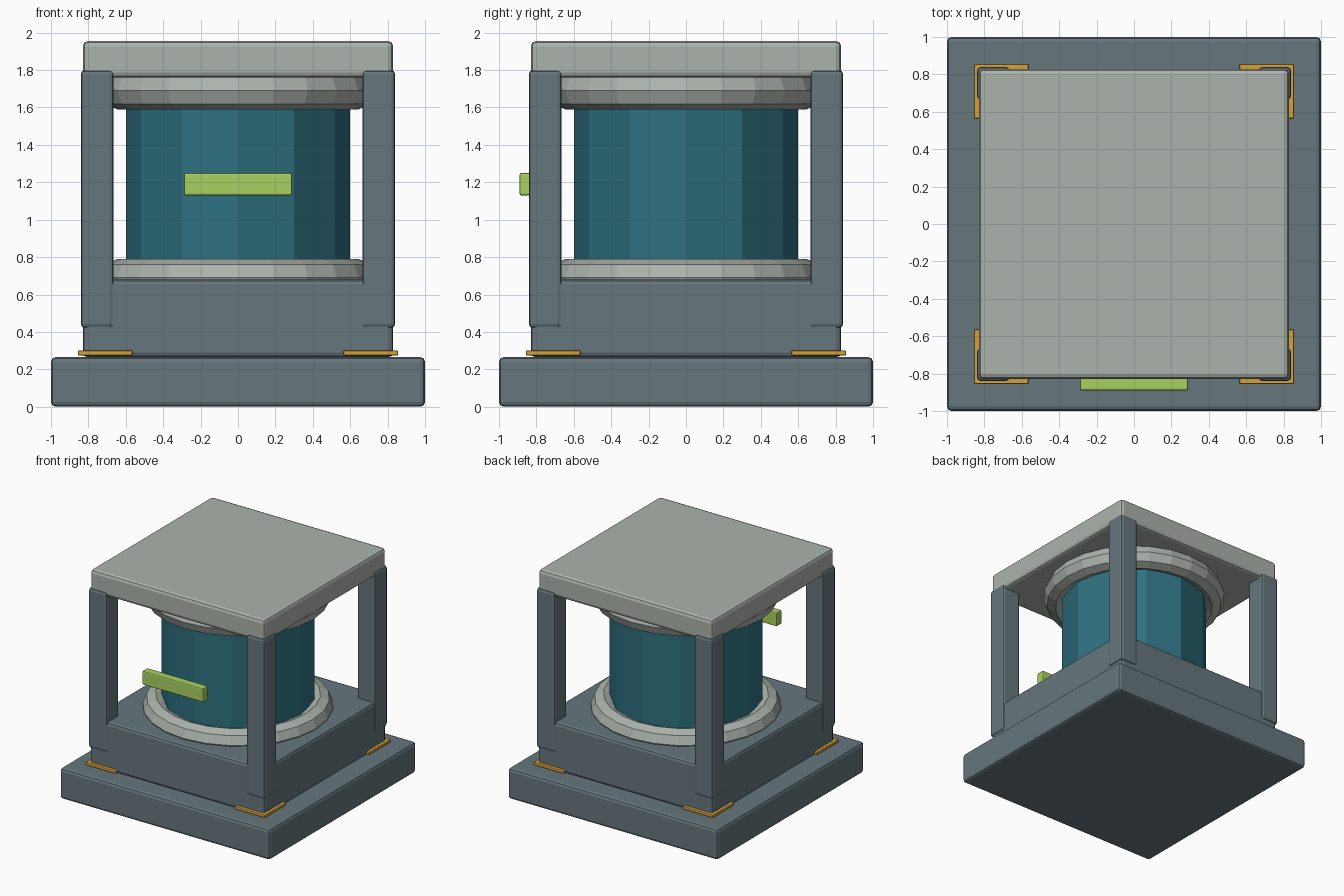
import bpy
import math

cube = bpy.data.objects.get("Cube")
if cube:
    bpy.data.objects.remove(cube, do_unlink=True)


def material(name, rgb):
    mat = bpy.data.materials.new(name)
    mat.use_nodes = True
    mat.diffuse_color = (*rgb, 1)
    mat.node_tree.nodes["Principled BSDF"].inputs["Base Color"].default_value = (*rgb, 1)
    return mat


slate = material("slate_grey", (0.133, 0.183, 0.207))
pale = material("pale_grey", (0.41, 0.45, 0.41))
teal = material("teal", (0.027, 0.162, 0.214))
lime = material("lime_green", (0.393, 0.638, 0.119))
gold = material("gold", (0.673, 0.355, 0.04))


def finish(name, mat):
    obj = bpy.context.object
    obj.name = name
    obj.data.materials.append(mat)
    return obj


def box(name, mat, low, high, bevel, segments=2):
    """Bevelled box between two opposite corners."""
    centre = [(a + b) / 2 for a, b in zip(low, high)]
    bpy.ops.mesh.primitive_cube_add(size=1, location=centre)
    obj = finish(name, mat)
    obj.scale = [b - a for a, b in zip(low, high)]
    bpy.ops.object.transform_apply(location=False, rotation=False, scale=True)
    mod = obj.modifiers.new("edge_bevel", "BEVEL")
    mod.width = bevel
    mod.segments = segments
    return obj


def slab(name, mat, half, bottom, top, bevel):
    return box(name, mat, (-half, -half, bottom), (half, half, top), bevel)


# Stacked square slabs
slab("base_slab", slate, 1.0, 0.0, 0.265, 0.025)
slab("plinth", slate, 0.83, 0.265, 0.68, 0.025)
slab("lid", pale, 0.83, 1.76, 1.955, 0.028)

# Corner posts and the corner plates beneath them
for x, side in ((-1, "right"), (1, "left")):
    for y, end in ((-1, "front"), (1, "back")):
        def corner(name, mat, inner, outer, bottom, top, bevel):
            xs = sorted((x * inner, x * outer))
            ys = sorted((y * inner, y * outer))
            box(f"{end}_{side}_{name}", mat, (xs[0], ys[0], bottom),
                (xs[1], ys[1], top), bevel)
        corner("post", slate, 0.665, 0.84, 0.42, 1.80, 0.022)
        corner("plate", gold, 0.565, 0.855, 0.275, 0.30, 0.004)

# Faceted tank
bpy.ops.mesh.primitive_cylinder_add(vertices=12, radius=0.6, depth=1.04,
                                    location=(0, 0, 1.19))
finish("tank", teal)

# Collars around the tank ends
for name, height in (("lower_ring", 0.69), ("upper_ring", 1.69)):
    bpy.ops.mesh.primitive_torus_add(major_segments=24, minor_segments=8,
                                     major_radius=0.645, minor_radius=0.1,
                                     location=(0, 0, height))
    finish(name, pale)

# Front bar
box("front_bar", lime, (-0.29, -0.89, 1.13), (0.29, -0.82, 1.25), 0.01)
